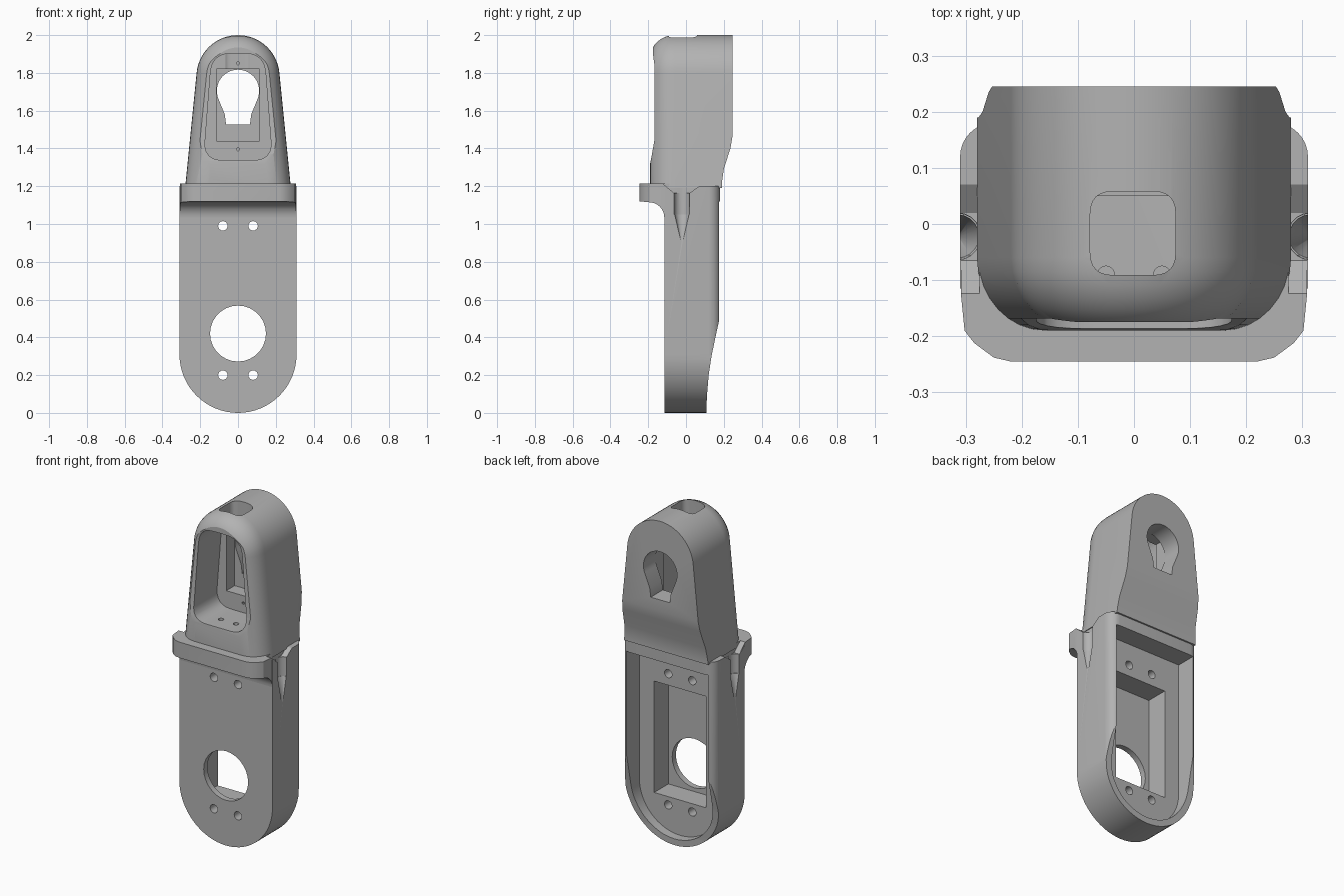
import bpy, bmesh, math
from mathutils import Matrix

if "Cube" in bpy.data.objects:
    bpy.data.objects.remove(bpy.data.objects["Cube"])

grey = bpy.data.materials.new("plain_grey")
grey.use_nodes = True
grey.diffuse_color = (0.45, 0.45, 0.45, 1)
grey.node_tree.nodes["Principled BSDF"].inputs["Base Color"].default_value = (0.45, 0.45, 0.45, 1)


def finish(name, bm):
    bmesh.ops.recalc_face_normals(bm, faces=bm.faces)
    mesh = bpy.data.meshes.new(name)
    bm.to_mesh(mesh)
    bm.free()
    mesh.materials.append(grey)
    ob = bpy.data.objects.new(name, mesh)
    bpy.context.collection.objects.link(ob)
    return ob


def arc(cx, cy, r, start, end, n=12):
    return [(cx + r * math.cos(math.radians(start + (end - start) * i / n)),
             cy + r * math.sin(math.radians(start + (end - start) * i / n))) for i in range(n + 1)]


def rounded(corners, r, n=6):
    """Round every corner of a convex counter-clockwise polygon."""
    pts = []
    for i, (x, y) in enumerate(corners):
        (px, py), (qx, qy) = corners[i - 1], corners[(i + 1) % len(corners)]
        a, b = math.hypot(px - x, py - y), math.hypot(qx - x, qy - y)
        ax, ay = x + (px - x) * r / a, y + (py - y) * r / a
        bx, by = x + (qx - x) * r / b, y + (qy - y) * r / b
        for k in range(n + 1):
            t = k / n
            u, v, w = (1 - t) ** 2, 2 * t * (1 - t), t * t
            pts.append((u * ax + v * x + w * bx, u * ay + v * y + w * by))
    return pts


def loft(name, axis, sections):
    """Skin equal-length outlines placed at depths along an axis."""
    place = {"x": lambda p, d: (d, p[0], p[1]),
             "y": lambda p, d: (p[0], d, p[1]),
             "z": lambda p, d: (p[0], p[1], d)}[axis]
    bm = bmesh.new()
    rings = [[bm.verts.new(place(p, d)) for p in pts] for d, pts in sections]
    for lower, upper in zip(rings, rings[1:]):
        for i in range(len(lower)):
            bm.faces.new((lower[i - 1], lower[i], upper[i], upper[i - 1]))
    bm.faces.new(rings[0])
    bm.faces.new(rings[-1])
    return finish(name, bm)


def prism(axis, pts, lo, hi, name="cutter"):
    return loft(name, axis, [(lo, pts), (hi, pts)])


def cone(x, y, z0, z1, r0, r1):
    bm = bmesh.new()
    bmesh.ops.create_cone(bm, cap_ends=True, segments=20, radius1=r0, radius2=r1, depth=z1 - z0,
                          matrix=Matrix.Translation((x, y, (z0 + z1) / 2)))
    return finish("cutter", bm)


def combine(ob, tool, operation="DIFFERENCE"):
    mod = ob.modifiers.new("cut", "BOOLEAN")
    mod.operation, mod.solver, mod.object = operation, "EXACT", tool
    bpy.context.view_layer.objects.active = ob
    bpy.ops.object.modifier_apply(modifier=mod.name)
    bpy.data.objects.remove(tool)


def drill(ob, x, z, r, lo, hi, n=16):
    combine(ob, prism("y", arc(x, z, r, 0, 360 - 360 / n, n - 1), lo, hi))


def box(x, z0, z1):
    return [(-x, z0), (x, z0), (x, z1), (-x, z1)]


# Lower arm: round-ended slab, thinner at the bottom, soft rear corners
arm = prism("y", arc(0, 0.31, 0.31, 180, 360, 32) + [(0.31, 1.2), (-0.31, 1.2)], -0.115, 0.3, "lower_arm")
side = [(-0.2, -0.1), (0.108, -0.1), (0.11, 0.08), (0.12, 0.2), (0.135, 0.3), (0.16, 0.42),
        (0.18, 0.51), (0.18, 1.3), (-0.2, 1.3)]
combine(arm, prism("x", side, -0.5, 0.5), "INTERSECT")
plan = [(-0.35, -0.3), (0.35, -0.3), (0.315, 0.1)] + arc(0.25, 0.12, 0.06, 0, 90, 8) \
    + arc(-0.25, 0.12, 0.06, 90, 180, 8) + [(-0.315, 0.1)]
combine(arm, prism("z", plan, -0.2, 1.4), "INTERSECT")

# Rear recess, motor pocket, shaft opening and screw holes
combine(arm, prism("y", arc(0, 0.31, 0.272, 180, 360, 32) + [(0.272, 1.12), (-0.272, 1.12)], 0.055, 0.4))
combine(arm, prism("y", box(0.173, 0.25, 0.92), -0.08, 0.2))
drill(arm, 0, 0.42, 0.148, -0.3, 0, 28)
for x in (-0.08, 0.08):
    for z in (0.2, 0.99):
        drill(arm, x, z, 0.025, -0.3, 0.3)

# Tapered cable grooves with sloped shoulders on both sides
for s in (-1, 1):
    combine(arm, cone(s * 0.315, -0.022, 0.9, 1.06, 0.004, 0.041))
    combine(arm, cone(s * 0.315, -0.022, 1.05, 1.3, 0.041, 0.043))
    shoulder = [(-0.13, 1.21), (-0.065, 1.165), (0.02, 1.165), (0.085, 1.21)]
    combine(arm, prism("x", shoulder, *sorted((s * 0.275, s * 0.4))))

# Front collar with a concave fillet below it
lip = [(-0.245, 1.215), (-0.245, 1.12)] + arc(-0.195, 1.035, 0.08, 90, 0, 10) + [(-0.06, 1.035), (-0.06, 1.215)]
collar = prism("x", lip, -0.308, 0.308, "collar")
plan = [(-0.22, -0.245), (0.22, -0.245), (0.25, -0.238), (0.285, -0.212), (0.302, -0.19), (0.308, -0.13),
        (0.308, 0.1), (-0.308, 0.1), (-0.308, -0.13), (-0.302, -0.19), (-0.285, -0.212), (-0.25, -0.238)]
combine(collar, prism("z", plan, 0.9, 1.4), "INTERSECT")
for s in (-1, 1):
    combine(collar, prism("x", [(-0.13, 1.22), (-0.065, 1.165), (0, 1.165), (0, 1.22)],
                          *sorted((s * 0.275, s * 0.4))))
    combine(collar, cone(s * 0.315, -0.022, 0.95, 1.3, 0.041, 0.043))


# Head: tapered arch, rounded towards the front
def arch(d):
    return [(0.28 - d, 1.19)] + arc(0, 1.78, 0.22 - d, 5, 175, 28) + [(-0.28 + d, 1.19)]


sections = [(0.3, arch(0))]
for i in range(9):
    a = math.radians(90 * i / 8)
    sections.append((-0.06 - 0.13 * math.sin(a), arch(0.12 * (1 - math.cos(a)))))
head = loft("head", "y", sections)
side = [(-0.19, 1.1), (0.19, 1.1), (0.19, 1.22), (0.2, 1.29), (0.235, 1.4), (0.245, 1.46), (0.245, 2.1),
        (-0.175, 2.1), (-0.175, 1.9), (-0.168, 1.85), (-0.168, 1.44), (-0.18, 1.37), (-0.19, 1.32)]
combine(head, prism("x", side, -0.5, 0.5), "INTERSECT")

# Front window cavity, rectangular seat, keyhole and top opening
window = rounded([(-0.182, 1.338), (0.182, 1.338), (0.138, 1.902), (-0.138, 1.902)], 0.1)
combine(head, prism("y", window, -0.4, 0.05))
combine(head, prism("y", box(0.113, 1.44, 1.82), 0, 0.13))
keyhole = arc(0, 1.705, 0.112, -22, 202, 28) + [(-0.07, 1.58), (-0.063, 1.527), (0.063, 1.527), (0.07, 1.58)]
combine(head, prism("y", keyhole, 0.1, 0.4))
top_hole = rounded([(-0.078, -0.091), (0.074, -0.091), (0.074, 0.058), (-0.078, 0.058)], 0.04)
combine(head, prism("z", top_hole, 1.8, 2.2))
for z in (1.395, 1.85):
    drill(head, 0, z, 0.008, 0, 0.1, 10)
for x in (-0.05, 0.05):
    combine(head, cone(x, -0.09, 1.28, 1.4, 0.015, 0.015))

# Smooth curved surfaces while keeping edges crisp
for ob in (arm, collar, head):
    bpy.ops.object.select_all(action="DESELECT")
    ob.select_set(True)
    bpy.context.view_layer.objects.active = ob
    bpy.ops.object.shade_smooth_by_angle(angle=math.radians(30))
